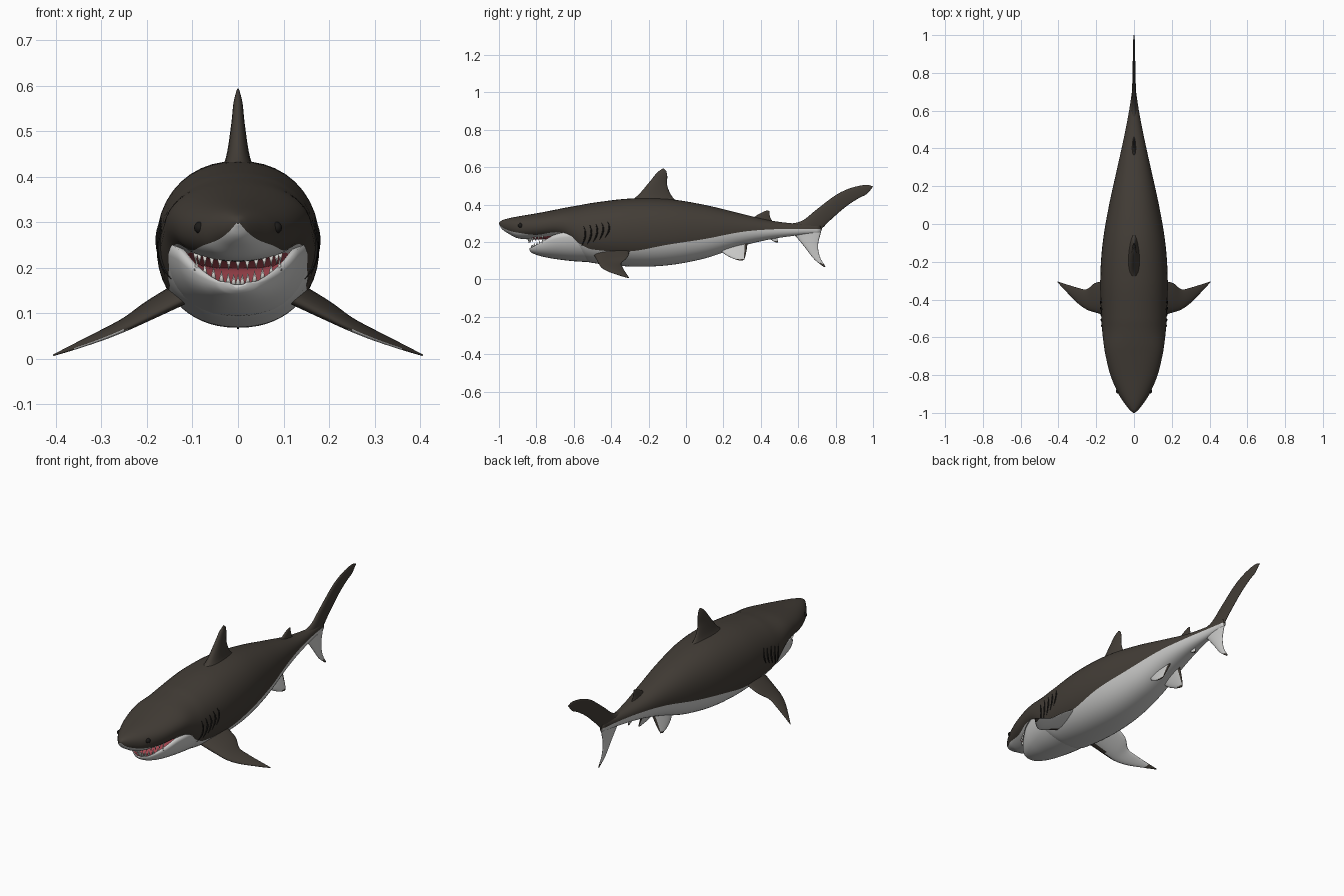
import bpy, bmesh, math
from mathutils import Vector

cube = bpy.data.objects.get("Cube")
if cube:
    bpy.data.objects.remove(cube, do_unlink=True)


def material(name, r, g, b):
    mat = bpy.data.materials.new(name)
    mat.use_nodes = True
    mat.diffuse_color = (r, g, b, 1)
    shader = mat.node_tree.nodes["Principled BSDF"]
    shader.inputs["Base Color"].default_value = (r, g, b, 1)
    shader.inputs["Roughness"].default_value = 0.7
    return mat


DARK, WHITE, RED, BLACK, TOOTH = range(5)
MATS = [material("dark brown skin", .055, .046, .037),
        material("pale belly", .6, .6, .59),
        material("red mouth", .42, .07, .09),
        material("black eye", .012, .011, .01),
        material("tooth white", .75, .74, .7)]


def curve_at(rows, t):
    """Smooth value of every column of a table whose first column is t."""
    t = min(max(t, rows[0][0]), rows[-1][0])
    i = max(k for k in range(len(rows) - 1) if rows[k][0] <= t)
    a, b = rows[i], rows[i + 1]
    p, q = rows[max(i - 1, 0)], rows[min(i + 2, len(rows) - 1)]
    d = b[0] - a[0]
    u = (t - a[0]) / d
    out = []
    for c in range(1, len(a)):
        ma = (b[c] - p[c]) / (b[0] - p[0]) * d
        mb = (q[c] - a[c]) / (q[0] - a[0]) * d
        out.append((2*u**3 - 3*u**2 + 1) * a[c] + (u**3 - 2*u**2 + u) * ma
                   + (3*u**2 - 2*u**3) * b[c] + (u**3 - u**2) * mb)
    return out


def finish(name, bm):
    bmesh.ops.recalc_face_normals(bm, faces=bm.faces)
    for f in bm.faces:
        f.smooth = True
    mesh = bpy.data.meshes.new(name)
    bm.to_mesh(mesh)
    bm.free()
    for mat in MATS:
        mesh.materials.append(mat)
    ob = bpy.data.objects.new(name, mesh)
    bpy.context.scene.collection.objects.link(ob)
    return ob


def loft(name, rings, paint):
    """Skin closed rings of points; paint(i, j, centre) gives the colour."""
    bm = bmesh.new()
    vs = [[bm.verts.new(p) for p in ring] for ring in rings]
    n = len(vs[0])
    for i in range(len(vs) - 1):
        for j in range(n):
            k = (j + 1) % n
            f = bm.faces.new((vs[i][j], vs[i][k], vs[i + 1][k], vs[i + 1][j]))
            f.material_index = paint(i, j, f.calc_center_median())
    for i in (0, -1):
        f = bm.faces.new(vs[i])
        f.material_index = paint(i, 0, f.calc_center_median())
    return finish(name, bm)


# Body: y, half width, top, bottom, height of the colour edge
BODY = [(-1, .004, .304, .296, .298), (-.985, .022, .315, .27, .28),
        (-.95, .05, .326, .245, .262), (-.9, .082, .336, .22, .25),
        (-.8, .125, .353, .213, .238), (-.7, .15, .372, .213, .252),
        (-.64, .16, .384, .19, .24), (-.56, .169, .398, .11, .185),
        (-.5, .173, .409, .088, .16), (-.3, .179, .432, .069, .15),
        (-.1, .166, .43, .075, .185), (.1, .132, .398, .112, .216),
        (.3, .088, .35, .178, .254), (.45, .055, .315, .214, .267),
        (.6, .026, .297, .236, .27), (.72, .008, .296, .25, .268)]
EXP = 2.2
UP, LOW = 14, 10


def power(v, e):
    return math.copysign(abs(v) ** e, v)


def section(w, mid, h, angle):
    return (w * abs(math.cos(angle)) ** (2 / EXP),
            mid + h * power(math.sin(angle), 2 / EXP))


def body_ring(y):
    w, top, bottom, edge = curve_at(BODY, y)
    mid, h = (top + bottom) / 2, (top - bottom) / 2
    level = max(-.97, min(.97, (edge - mid) / h))
    split = math.asin(power(level, EXP / 2))
    half = math.pi / 2
    angles = [half + (split - half) * k / UP for k in range(UP)]
    angles += [split + (-half - split) * k / LOW for k in range(LOW + 1)]
    side = [section(w, mid, h, a) for a in angles]
    return ([(x, y, z) for x, z in side]
            + [(-x, y, z) for x, z in reversed(side[1:-1])])


def body_paint(i, j, c):
    total = 2 * (UP + LOW)
    if j < UP or j >= total - UP:
        return DARK
    near_middle = abs(j + .5 - total / 2) < LOW * .75
    return RED if near_middle and -.82 < c.y < -.6 else WHITE


STEPS = 110
loft("body", [body_ring(-1 + 1.72 * (k / STEPS) ** 1.4)
              for k in range(STEPS + 1)], body_paint)


def skin_x(y, z):
    w, top, bottom, _ = curve_at(BODY, y)
    r = abs(z - (top + bottom) / 2) / ((top - bottom) / 2)
    return w * max(0, 1 - r ** EXP) ** (1 / EXP)


def under_z(y, x):
    w, top, bottom, _ = curve_at(BODY, y)
    r = min(1, abs(x) / w)
    return (top + bottom) / 2 - (top - bottom) / 2 * (1 - r ** EXP) ** (1 / EXP)


# Lower jaw: y, half width, rim height, bottom
JAW = [(-.836, .02, .168, .154), (-.825, .045, .171, .142),
       (-.79, .08, .19, .128), (-.75, .108, .213, .118),
       (-.7, .132, .24, .109), (-.6, .156, .256, .097),
       (-.5, .165, .25, .092), (-.42, .165, .25, .09)]
SKIN, FLOOR = 20, 10


def jaw_ring(y):
    w, rim, bottom = curve_at(JAW, y)
    ring = []
    for k in range(SKIN + 1):
        x, z = section(w, rim, rim - bottom, -math.pi * k / SKIN)
        ring.append((x if k <= SKIN / 2 else -x, y, z))
    for k in range(FLOOR + 1):
        u = -1 + 2 * k / FLOOR
        ring.append((.9 * w * u, y, rim - .35 * (rim - bottom) * (1 - u**4)))
    return ring


loft("lower_jaw", [jaw_ring(-.836 + .416 * (k / 36) ** 1.3) for k in range(37)],
     lambda i, j, c: RED if SKIN < j <= SKIN + FLOOR and i >= 0 else WHITE)


# Teeth, one row under the snout and one on the jaw rim
def teeth(name, spots, length):
    bm = bmesh.new()
    for p in spots:
        base = bmesh.ops.create_cone(bm, cap_ends=True, segments=6, radius1=.007,
                                     radius2=.0005, depth=abs(length))["verts"]
        if length < 0:
            bmesh.ops.scale(bm, vec=(1, 1, -1), verts=base)
        bmesh.ops.translate(bm, vec=Vector(p) + Vector((0, 0, length / 2)),
                            verts=base)
    for f in bm.faces:
        f.material_index = TOOTH
    finish(name, bm)


upper, lower = [], []
for k in range(-6, 7):
    a = k * math.radians(12)
    x, y = .098 * math.sin(a), -.735 - .105 * math.cos(a)
    upper.append((x, y, under_z(y, x) + .006))
    y = -.74 - .085 * math.cos(a)
    w, rim, _ = curve_at(JAW, y)
    lower.append((.93 * w * math.sin(a) / math.sin(math.radians(72)), y, rim - .01))
teeth("upper_teeth", upper, -.026)
teeth("lower_teeth", lower, .024)


# Fins: each row is front edge (y, s), back edge (y, s), half thickness
def fin(name, rows, place, paint, mirror=False, steps=6, around=20):
    table = [(i,) + r for i, r in enumerate(rows)]
    rings = []
    for k in range((len(rows) - 1) * steps + 1):
        fy, fs, by, bs, h = curve_at(table, k / steps)
        ring = []
        for j in range(around):
            a = 2 * math.pi * j / around
            c = (1 - math.cos(a)) / 2
            ring.append(place(fy + (by - fy) * c, fs + (bs - fs) * c,
                              h * math.sin(a) * (1.2 - .5 * c)))
        rings.append(ring)
    ob = loft(name, rings, lambda i, j, c: paint(c, j < around / 2))
    if mirror:
        ob.modifiers.new("Mirror", 'MIRROR')
    return ob


def upright(y, s, off):
    return (off, y, s)


def dark(c, top):
    return DARK


fin("dorsal_fin", [(-.33, .4, -.02, .4, .046), (-.262, .445, -.072, .44, .027),
                   (-.2, .515, -.1, .5, .016), (-.155, .57, -.1, .55, .01),
                   (-.122, .594, -.105, .58, .003)], upright, dark)
fin("rear_dorsal_fin", [(.33, .3, .48, .29, .014), (.37, .337, .455, .322, .009),
                        (.415, .362, .447, .345, .005),
                        (.436, .369, .447, .364, .002)], upright, dark)
fin("tail_upper_lobe", [(.54, .295, .66, .245, .018), (.62, .313, .72, .268, .013),
                        (.7, .375, .77, .315, .01), (.8, .45, .85, .385, .008),
                        (.88, .488, .92, .432, .006), (.96, .505, .965, .455, .005),
                        (1, .497, .994, .487, .002)], upright, dark)
fin("tail_lower_lobe", [(.55, .26, .73, .28, .012), (.585, .232, .717, .235, .01),
                        (.635, .172, .706, .18, .008), (.685, .108, .716, .12, .005),
                        (.738, .065, .746, .067, .002)], upright,
    lambda c, top: DARK if c.z < .085 or c.z > .266 else WHITE)
fin("anal_fin", [(.42, .24, .49, .24, .008), (.455, .212, .49, .215, .005),
                 (.48, .197, .492, .197, .002)], upright,
    lambda c, top: DARK if c.z < .205 else WHITE)
fin("pelvic_fins", [(.17, .18, .33, .2, .013), (.2, .14, .324, .155, .01),
                    (.25, .112, .316, .12, .006), (.29, .1, .31, .103, .002)],
    lambda y, s, off: (.035 + (.18 - s) * .4 + off, y, s),
    lambda c, top: DARK if c.y > .308 or c.z < .108 else WHITE, mirror=True)
fin("pectoral_fins", [(-.495, .11, -.3, .11, .024), (-.47, .2, -.31, .2, .018),
                      (-.453, .25, -.345, .25, .013), (-.418, .3, -.337, .3, .01),
                      (-.357, .36, -.317, .365, .006),
                      (-.312, .402, -.303, .407, .002)],
    lambda y, s, off: (s, y, .167 - .56 * (s - .12) + .2 * (y + .31) + off),
    lambda c, top: DARK if top or c.x > .36 or c.y < -.45 else WHITE, mirror=True)

# Eyes
bm = bmesh.new()
for side in (-1, 1):
    ball = bmesh.ops.create_uvsphere(bm, u_segments=16, v_segments=10, radius=.013)
    bmesh.ops.translate(bm, verts=ball["verts"],
                        vec=(side * (skin_x(-.885, .288) - .005), -.885, .288))
for f in bm.faces:
    f.material_index = BLACK
finish("eyes", bm)

# Gill slits: thin curved ridges that follow the skin
gills = bpy.data.curves.new("gill_slits", 'CURVE')
gills.dimensions = '3D'
gills.bevel_depth = .004
gills.bevel_resolution = 1
gills.materials.append(MATS[BLACK])
for side in (-1, 1):
    for g in range(5):
        line = gills.splines.new('POLY')
        line.points.add(10)
        for k, point in enumerate(line.points):
            u = k / 10
            z = .175 + .012 * g + (.11 - .006 * g) * u
            y = -.56 + .032 * g + .022 * math.sin(math.pi * u * .8)
            point.co = (side * skin_x(y, z), y, z, 1)
            point.radius = .2 + math.sin(math.pi * u)
bpy.context.scene.collection.objects.link(bpy.data.objects.new("gill_slits", gills))
